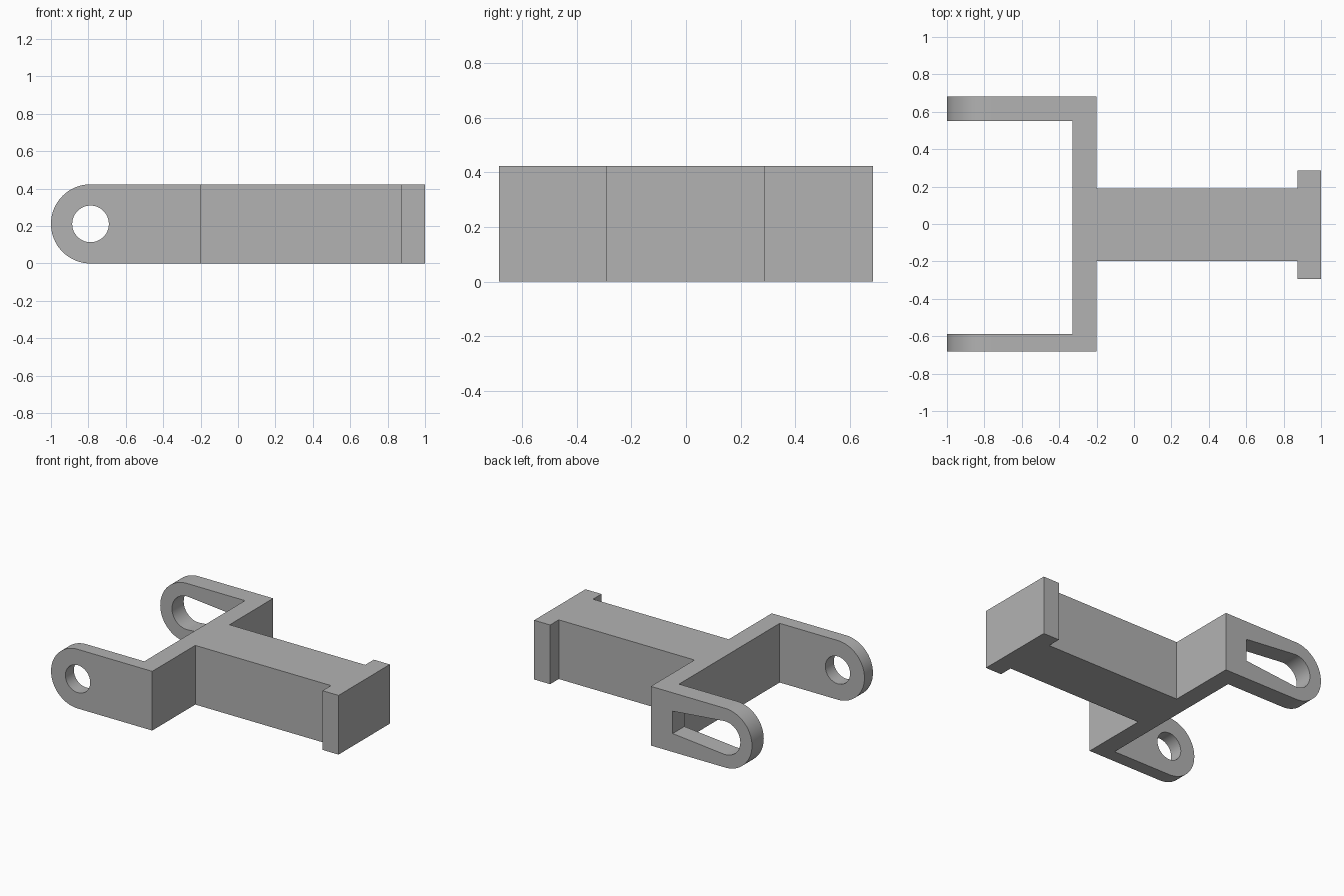
import bpy, bmesh
from math import pi, radians, cos, sin, asin, hypot, atan2
from mathutils import Vector

cube = bpy.data.objects.get("Cube")
if cube:
    bpy.data.objects.remove(cube, do_unlink=True)

grey = bpy.data.materials.new("plain grey")
grey.use_nodes = True
colour = (0.448, 0.448, 0.448, 1)
grey.diffuse_color = colour
bsdf = next(n for n in grey.node_tree.nodes if n.type == 'BSDF_PRINCIPLED')
bsdf.inputs["Base Color"].default_value = colour

HEIGHT = 0.423
MID = HEIGHT / 2
EYE_X = -1 + MID        # centre of the rounded arm ends
BAR_X = -0.33           # inner face of the crossbar


def prism(name, loops, place, move):
    """Fill an outline with optional holes, then extrude it into a solid."""
    bm = bmesh.new()
    for loop in loops:
        verts = [bm.verts.new(place(a, b)) for a, b in loop]
        for i, v in enumerate(verts):
            bm.edges.new((verts[i - 1], v))
    bmesh.ops.triangle_fill(bm, edges=bm.edges[:], use_beauty=True,
                            normal=Vector(move).normalized())
    out = bmesh.ops.extrude_face_region(bm, geom=bm.faces[:])
    moved = [g for g in out["geom"] if isinstance(g, bmesh.types.BMVert)]
    bmesh.ops.translate(bm, verts=moved, vec=move)
    bmesh.ops.recalc_face_normals(bm, faces=bm.faces[:])
    mesh = bpy.data.meshes.new(name)
    bm.to_mesh(mesh)
    bm.free()
    mesh.materials.append(grey)
    mesh.polygons.foreach_set("use_smooth", [True] * len(mesh.polygons))
    mesh.set_sharp_from_angle(angle=radians(30))
    obj = bpy.data.objects.new(name, mesh)
    bpy.context.collection.objects.link(obj)
    return obj


def arc(radius, start, end, steps):
    return [(EYE_X + radius * cos(start + (end - start) * i / steps),
             MID + radius * sin(start + (end - start) * i / steps))
            for i in range(steps + 1)]


def arm(name, y0, y1, hole):
    outline = arc(MID, pi / 2, 3 * pi / 2, 40) + [(BAR_X, 0), (BAR_X, HEIGHT)]
    prism(name, [outline, hole], lambda x, z: (x, y0, z), (0, y1 - y0, 0))


# Crossbar, stem and end flange share one plan outline
plan = [(BAR_X, -0.683), (-0.2, -0.683), (-0.2, -0.197), (0.873, -0.197),
        (0.873, -0.293), (1, -0.293), (1, 0.287), (0.873, 0.287),
        (0.873, 0.19), (-0.2, 0.19), (-0.2, 0.683), (BAR_X, 0.683)]
prism("crossbar_and_stem", [plan], lambda x, y: (x, y, 0), (0, 0, HEIGHT))

# Front arm with a round pin hole
arm("front_arm", -0.683, -0.587, arc(0.098, 0, 2 * pi, 48)[:-1])

# Back arm with a slot that tapers from the round end to a square end
SLOT_X, SLOT_HALF, SLOT_R = -0.373, 0.08, 0.119
dx = SLOT_X - EYE_X
tangent = atan2(SLOT_HALF, dx) + pi / 2 - asin(SLOT_R / hypot(dx, SLOT_HALF)) \
    + asin(0)
tangent = atan2(SLOT_HALF, dx) + (pi / 2 - asin(SLOT_R / hypot(dx, SLOT_HALF)))
slot = arc(SLOT_R, tangent, 2 * pi - tangent, 36)
slot += [(SLOT_X, MID - SLOT_HALF), (SLOT_X, MID + SLOT_HALF)]
arm("back_arm", 0.55, 0.683, slot)
